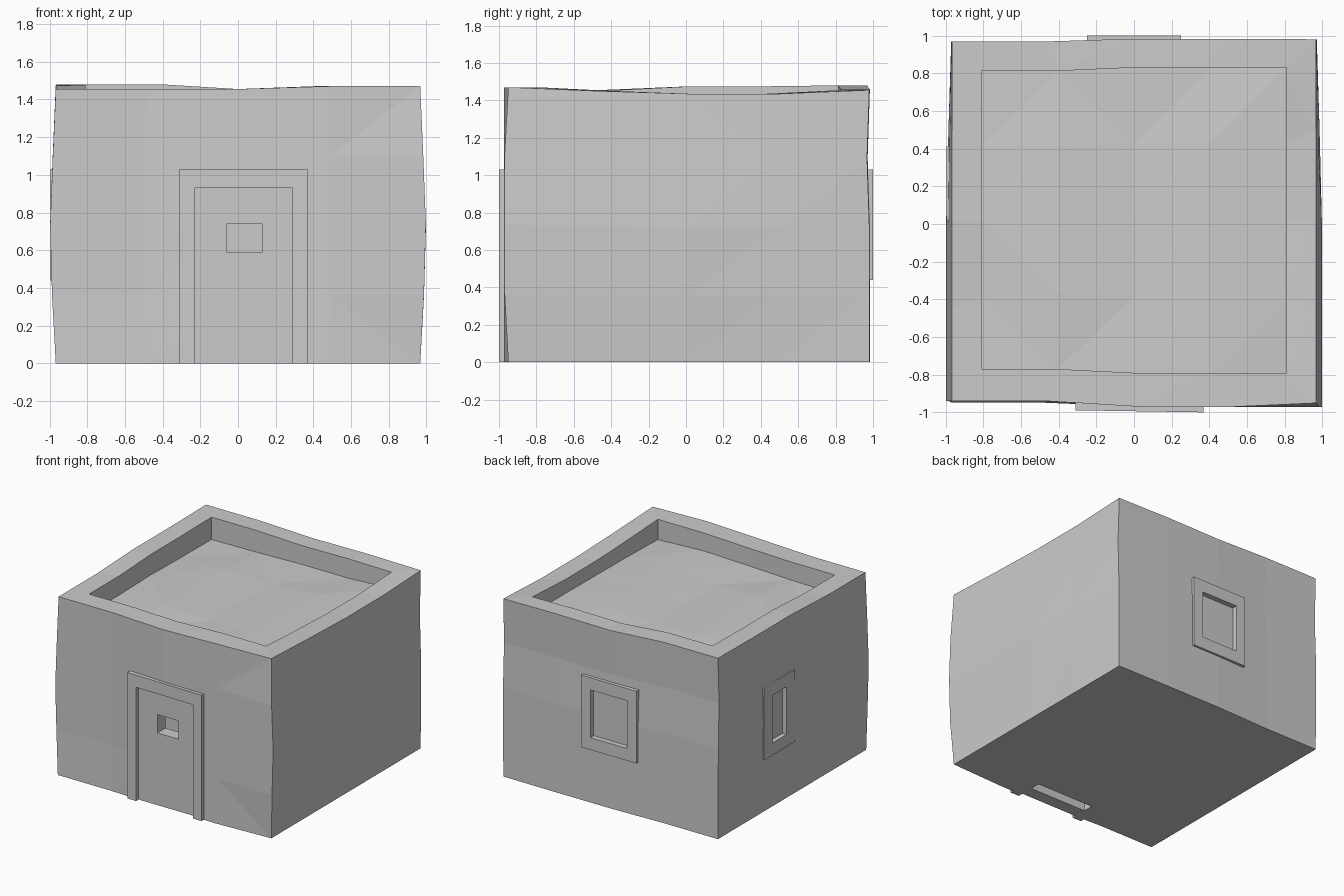
import bpy, bmesh, random
from mathutils import Vector

if "Cube" in bpy.data.objects:
    bpy.data.objects.remove(bpy.data.objects["Cube"])

random.seed(4)


def make_object(name, bm):
    bmesh.ops.recalc_face_normals(bm, faces=bm.faces)
    me = bpy.data.meshes.new(name)
    bm.to_mesh(me)
    bm.free()
    ob = bpy.data.objects.new(name, me)
    bpy.context.collection.objects.link(ob)
    return ob


def box(name, lo, hi):
    bm = bmesh.new()
    bmesh.ops.create_cube(bm, size=1)
    lo, hi = Vector(lo), Vector(hi)
    for v in bm.verts:
        v.co = Vector([lo[i] + (v.co[i] + 0.5) * (hi[i] - lo[i]) for i in range(3)])
    return make_object(name, bm)


def cut(ob, lo, hi):
    c = box("cutter", lo, hi)
    m = ob.modifiers.new("cut", 'BOOLEAN')
    m.operation, m.solver, m.object = 'DIFFERENCE', 'EXACT', c
    bpy.context.view_layer.objects.active = ob
    bpy.ops.object.modifier_apply(modifier=m.name)
    bpy.data.objects.remove(c)


def extrude_outline(name, pts, direction):
    bm = bmesh.new()
    f = bm.faces.new([bm.verts.new(p) for p in pts])
    r = bmesh.ops.extrude_face_region(bm, geom=[f])
    for v in r["geom"]:
        if isinstance(v, bmesh.types.BMVert):
            v.co += Vector(direction)
    return make_object(name, bm)


# Hand-shaped wall outline: 16 points around a 4 x 4 grid, five height rows
ring = ([(i, 0) for i in range(4)] + [(4, i) for i in range(4)] +
        [(4 - i, 4) for i in range(4)] + [(0, 4 - i) for i in range(4)])
rim_z = [1.455, 1.455, 1.455, 1.47, 1.47, 1.45, 1.435, 1.435,
         1.455, 1.46, 1.455, 1.48, 1.48, 1.475, 1.475, 1.455]
front_y = [-0.938, -0.938, -0.968, -0.972, -0.97]
back_y = [0.968, 0.968, 0.983, 0.983, 0.98]
bulge = [0, 0.02, 0.03, 0.016, 0]
frontness = [1, 1, 1, 0.6, 0.1]


def wall_point(k, row):
    i, j = ring[k]
    x = (i - 2) / 2 * (0.967 + bulge[row] * frontness[j])
    f, b = front_y[i], back_y[i]
    if row in (0, 4) and i == 4:
        f += 0.02
    if row == 0 and i < 2:
        f -= 0.01
    if row == 3:
        b -= 0.012
    y = f + (b - f) * j / 4
    return (x, y, rim_z[k] * row / 4)


def roof_xy(i, j):
    f = -0.77 if i < 2 else -0.79
    b = 0.812 if i < 2 else 0.83
    return (i - 2) * 0.404, f + (b - f) * j / 4


# Walls with parapet and sunken uneven roof
bm = bmesh.new()
rows = [[bm.verts.new(wall_point(k, r)) for k in range(16)] for r in range(5)]
rows.append([bm.verts.new((*roof_xy(*ring[k]), rim_z[k])) for k in range(16)])
floor = {(i, j): bm.verts.new((*roof_xy(i, j), 1.31 + random.uniform(-0.015, 0.015)))
         for i in range(5) for j in range(5)}
rows.append([floor[p] for p in ring])
for a, b in zip(rows, rows[1:]):
    for k in range(16):
        n = (k + 1) % 16
        bm.faces.new((a[k], a[n], b[n], b[k]))
for i in range(4):
    for j in range(4):
        bm.faces.new((floor[i, j], floor[i + 1, j], floor[i + 1, j + 1], floor[i, j + 1]))
bm.faces.new(rows[0][::-1])
bmesh.ops.triangulate(bm, faces=bm.faces)
walls = make_object("walls", bm)

# Door recess and window recesses
cut(walls, (-0.23, -1.1, -0.1), (0.29, -0.77, 0.93))
cut(walls, (-0.165, 0.955, 0.54), (0.165, 1.1, 0.93))
cut(walls, (-1.1, 0.12, 0.54), (-0.955, 0.30, 0.93))

# Door leaf with peep opening
door = box("door", (-0.23, -0.957, 0), (0.29, -0.853, 0.93))
cut(door, (-0.06, -1.1, 0.59), (0.13, -0.7, 0.74))

# Door frame, slightly skewed to follow the wall
outline = [(-0.31, 0), (-0.31, 1.03), (0.37, 1.03), (0.37, 0),
           (0.29, 0), (0.29, 0.93), (-0.23, 0.93), (-0.23, 0)]
extrude_outline("door_frame", [(x, -0.994 - 0.016 * (x - 0.03), z) for x, z in outline],
                (0, 0.08, 0))

# Window frames on the back and left walls
back_frame = box("back_window_frame", (-0.25, 0.95, 0.44), (0.25, 1.0, 1.03))
cut(back_frame, (-0.165, 0.9, 0.54), (0.165, 1.1, 0.93))
left_frame = box("left_window_frame", (-0.995, 0.01, 0.44), (-0.94, 0.41, 1.03))
cut(left_frame, (-1.1, 0.12, 0.54), (-0.9, 0.30, 0.93))
# Left window pane and back window pane
box("left_window_pane", (-0.957, 0.12, 0.54), (-0.94, 0.30, 0.93))
box("back_window_pane", (-0.165, 0.94, 0.54), (0.165, 0.957, 0.93))
